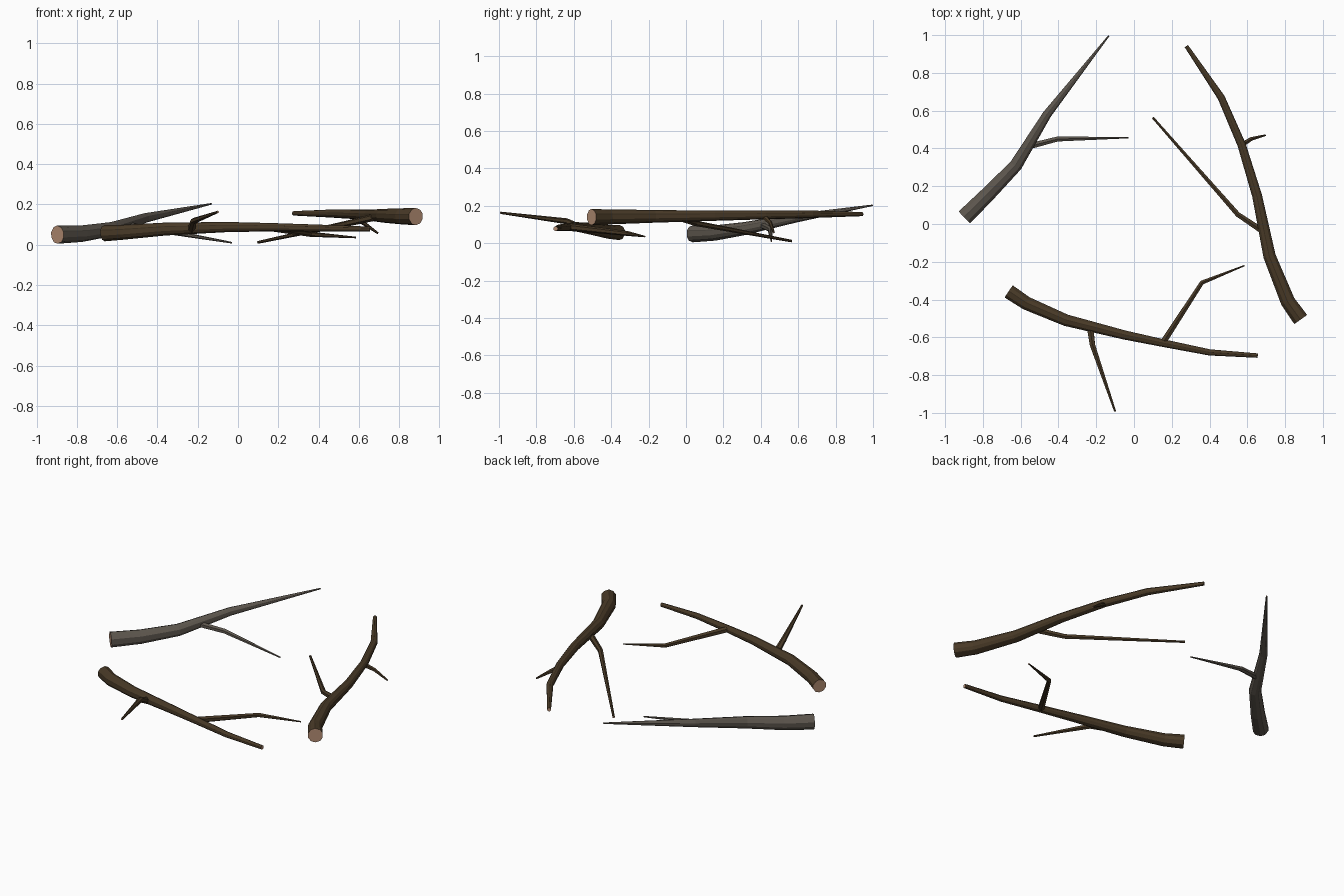
import bpy, bmesh, math
from mathutils import Vector

if "Cube" in bpy.data.objects:
    bpy.data.objects.remove(bpy.data.objects["Cube"])


def material(name, rgb):
    m = bpy.data.materials.new(name)
    m.diffuse_color = (*rgb, 1)
    m.use_nodes = True
    m.node_tree.nodes["Principled BSDF"].inputs["Base Color"].default_value = m.diffuse_color
    return m


BROWN = material("brown bark", (0.066, 0.042, 0.020))
BROWN_DARK = material("dark brown groove", (0.036, 0.023, 0.011))
GREY = material("grey bark", (0.110, 0.094, 0.076))
GREY_DARK = material("dark grey groove", (0.062, 0.054, 0.044))
WOOD = material("cut wood", (0.46, 0.27, 0.175))


def limb(name, pts, mats, sides, grooves=False):
    """Tapered low-poly tube through (x, y, z, radius) points, with cut ends."""
    p = [Vector(q[:3]) for q in pts]
    # ring angles: with grooves, each facet is followed by a narrow dark strip
    angles = []
    for k in range(sides):
        a = 2 * math.pi * (k + 0.5) / sides
        angles.append(a)
        if grooves and k % 2 == 0:
            angles.append(a + 0.13)
    dark = {i for i in range(len(angles)) if grooves and i % 3 == 0}

    bm = bmesh.new()
    rings = []
    for i, q in enumerate(pts):
        t = Vector()
        if i > 0:
            t += (p[i] - p[i - 1]).normalized()
        if i < len(p) - 1:
            t += (p[i + 1] - p[i]).normalized()
        t.normalize()
        side = t.cross(Vector((0, 0, 1))).normalized()
        up = side.cross(t)
        rings.append([bm.verts.new(p[i] + q[3] * (side * math.cos(a) + up * math.sin(a)))
                      for a in angles])
    n = len(angles)
    for a, b in zip(rings, rings[1:]):
        for k in range(n):
            f = bm.faces.new((a[k], a[(k + 1) % n], b[(k + 1) % n], b[k]))
            f.material_index = 1 if k in dark else 0
    for ring in (rings[0], rings[-1]):
        bm.faces.new(ring).material_index = 2
    bmesh.ops.recalc_face_normals(bm, faces=bm.faces)
    me = bpy.data.meshes.new(name)
    bm.to_mesh(me)
    bm.free()
    for m in (*mats, WOOD):
        me.materials.append(m)
    bpy.context.collection.objects.link(bpy.data.objects.new(name, me))


brown, grey = (BROWN, BROWN_DARK), (GREY, GREY_DARK)

# grey branch at the back left
limb("grey_branch", [(-0.897, 0.035, 0.050, 0.045), (-0.775, 0.155, 0.055, 0.041),
                     (-0.625, 0.31, 0.078, 0.035), (-0.46, 0.58, 0.133, 0.024),
                     (-0.133, 0.997, 0.203, 0.004)], grey, 10, True)
limb("grey_twig", [(-0.56, 0.41, 0.095, 0.018), (-0.405, 0.45, 0.075, 0.015),
                   (-0.03, 0.457, 0.010, 0.004)], grey, 6)

# brown branch on the right
limb("right_branch", [(0.883, -0.505, 0.140, 0.043), (0.815, -0.41, 0.141, 0.040),
                      (0.718, -0.17, 0.144, 0.034), (0.652, 0.15, 0.147, 0.027),
                      (0.57, 0.42, 0.151, 0.023), (0.462, 0.67, 0.155, 0.020),
                      (0.277, 0.942, 0.156, 0.011)], brown, 10, True)
limb("right_long_twig", [(0.67, -0.03, 0.135, 0.018), (0.55, 0.05, 0.107, 0.015),
                         (0.10, 0.563, 0.012, 0.007)], brown, 6)
limb("right_short_twig", [(0.565, 0.415, 0.145, 0.015), (0.62, 0.45, 0.110, 0.011),
                          (0.695, 0.47, 0.057, 0.005)], brown, 6)

# brown branch at the front
limb("front_branch", [(-0.663, -0.358, 0.057, 0.040), (-0.57, -0.42, 0.062, 0.037),
                      (-0.36, -0.51, 0.078, 0.032), (-0.05, -0.588, 0.088, 0.025),
                      (0.16, -0.632, 0.087, 0.021), (0.40, -0.68, 0.083, 0.017),
                      (0.655, -0.697, 0.078, 0.012)], brown, 10, True)
limb("front_outer_twig", [(-0.232, -0.55, 0.075, 0.020), (-0.22, -0.64, 0.118, 0.016),
                          (-0.10, -0.992, 0.163, 0.006)], brown, 6)
limb("front_inner_twig", [(0.155, -0.625, 0.087, 0.019), (0.36, -0.31, 0.052, 0.013),
                          (0.585, -0.22, 0.036, 0.004)], brown, 6)
